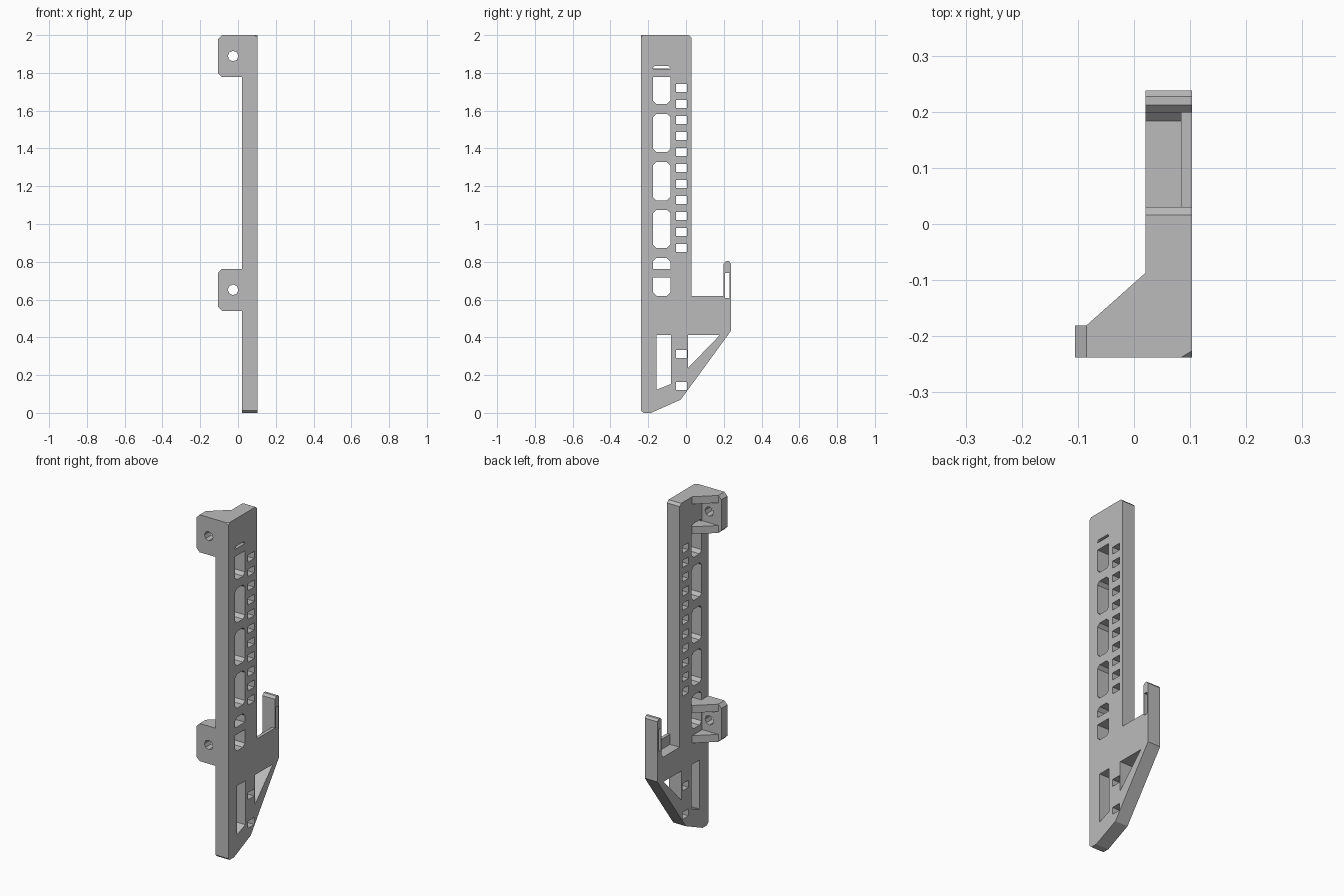
import bpy, bmesh
from math import cos, sin, pi
from mathutils import Vector

default = bpy.data.objects.get("Cube")
if default:
    bpy.data.objects.remove(default, do_unlink=True)

grey = bpy.data.materials.new("light_grey")
grey.use_nodes = True
grey.diffuse_color = (0.5, 0.5, 0.5, 1)
grey.node_tree.nodes["Principled BSDF"].inputs["Base Color"].default_value = (0.5, 0.5, 0.5, 1)

X0, X1 = 0.0205, 0.1035      # plate thickness
FRONT, BACK = -0.238, 0.238


def prism(bm, outline, axis, low, high):
    """Extrude a 2D outline along axis; the outline uses the other two axes in order."""
    def point(p, d):
        c = list(p)
        c.insert("xyz".index(axis), d)
        return bm.verts.new(c)
    a = [point(p, low) for p in outline]
    b = [point(p, high) for p in outline]
    faces = [bm.faces.new(a), bm.faces.new(b[::-1])]
    n = len(a)
    for i in range(n):
        j = (i + 1) % n
        faces.append(bm.faces.new((a[j], a[i], b[i], b[j])))
    bmesh.ops.recalc_face_normals(bm, faces=faces)


def box(u0, u1, v0, v1, low=0, high=0):
    """Rectangle with optional corner chamfers on its low and high edges."""
    pts = [(u0 + low, v0), (u1 - low, v0), (u1, v0 + low), (u1, v1 - high),
           (u1 - high, v1), (u0 + high, v1), (u0, v1 - high), (u0, v0 + low)]
    return list(dict.fromkeys(pts))


def make(name, bm):
    mesh = bpy.data.meshes.new(name)
    bm.to_mesh(mesh)
    bm.free()
    mesh.materials.append(grey)
    obj = bpy.data.objects.new(name, mesh)
    bpy.context.collection.objects.link(obj)
    return obj


def combine(target, other, operation):
    other.hide_render = True
    mod = target.modifiers.new("combine", "BOOLEAN")
    mod.operation, mod.object, mod.solver = operation, other, "EXACT"
    bpy.context.view_layer.objects.active = target
    bpy.ops.object.modifier_apply(modifier=mod.name)
    bpy.data.objects.remove(other, do_unlink=True)


# Side plate with its hook
bm = bmesh.new()
prism(bm, [(FRONT, 0.012), (-0.225, 0), (-0.185, 0), (-0.028, 0.07), (BACK, 0.434),
           (BACK, 0.79), (0.227, 0.803), (0.212, 0.803), (0.199, 0.79), (0.199, 0.62),
           (0.03, 0.62), (0.03, 1.986), (0.016, 2), (FRONT, 2)], "x", X0, X1)
# Clipped top front corner
cut = bmesh.ops.bisect_plane(bm, geom=bm.verts[:] + bm.edges[:] + bm.faces[:],
                             plane_co=Vector((X1 - 0.02, FRONT, 2)),
                             plane_no=Vector((0.6, -1, 1)), clear_outer=True)
rim = [e for e in cut["geom_cut"] if isinstance(e, bmesh.types.BMEdge)]
bmesh.ops.holes_fill(bm, edges=rim)
bmesh.ops.recalc_face_normals(bm, faces=bm.faces[:])
plate = make("side_plate", bm)

# Openings through the plate
cuts = bmesh.new()
r = 0.018
windows = [(1.821, 1.836, 0, 0.01), (1.635, 1.778, r, 0), (1.38, 1.583, r, r),
           (1.125, 1.328, r, r), (0.873, 1.075, r, r), (0.762, 0.82, 0, r), (0.62, 0.718, r, 0)]
for z0, z1, low, high in windows:
    prism(cuts, box(-0.175, -0.083, z0, z1, low, high), "x", -0.2, 0.3)
for z in [1.72 - 0.0847 * i for i in range(11)] + [0.312, 0.143]:
    prism(cuts, box(-0.053, 0.005, z - 0.021, z + 0.021), "x", -0.2, 0.3)
prism(cuts, [(-0.157, 0.122), (-0.079, 0.153), (-0.079, 0.413), (-0.157, 0.413)], "x", -0.2, 0.3)
prism(cuts, [(0.011, 0.238), (0.18, 0.413), (0.011, 0.413)], "x", -0.2, 0.3)
prism(cuts, box(0.207, 0.229, 0.608, 0.74), "x", -0.2, 0.3)
combine(plate, make("opening_cutter", cuts), "DIFFERENCE")

# Lowered shelf floor behind the outer lip
cuts = bmesh.new()
prism(cuts, [(0.03, 0.56), (0.184, 0.56), (0.199, 0.575), (0.199, 0.7), (0.03, 0.7)],
      "x", -0.2, 0.084)
combine(plate, make("shelf_cutter", cuts), "DIFFERENCE")

# Screw brackets with a rib at top and bottom
for name, z0, z1 in (("lower_bracket", 0.54, 0.763), ("upper_bracket", 1.778, 2.0)):
    bm = bmesh.new()
    c = 0.02
    prism(bm, [(X0, z0), (X0, z1), (-0.105 + c, z1), (-0.105, z1 - c),
               (-0.105, z0 + c), (-0.105 + c, z0)], "y", FRONT, -0.181)
    bracket = make(name, bm)
    ribs = bmesh.new()
    for z in (z0, z1 - 0.044):
        prism(ribs, [(-0.085, -0.181), (X0, -0.181), (X0, -0.087)], "z", z, z + 0.044)
    combine(bracket, make("rib_helper", ribs), "UNION")
    hole = bmesh.new()
    mid = (z0 + z1) / 2
    prism(hole, [(-0.026 + 0.028 * cos(i * pi / 4), mid + 0.028 * sin(i * pi / 4))
                 for i in range(8)], "y", -0.4, 0)
    combine(bracket, make("hole_cutter", hole), "DIFFERENCE")
